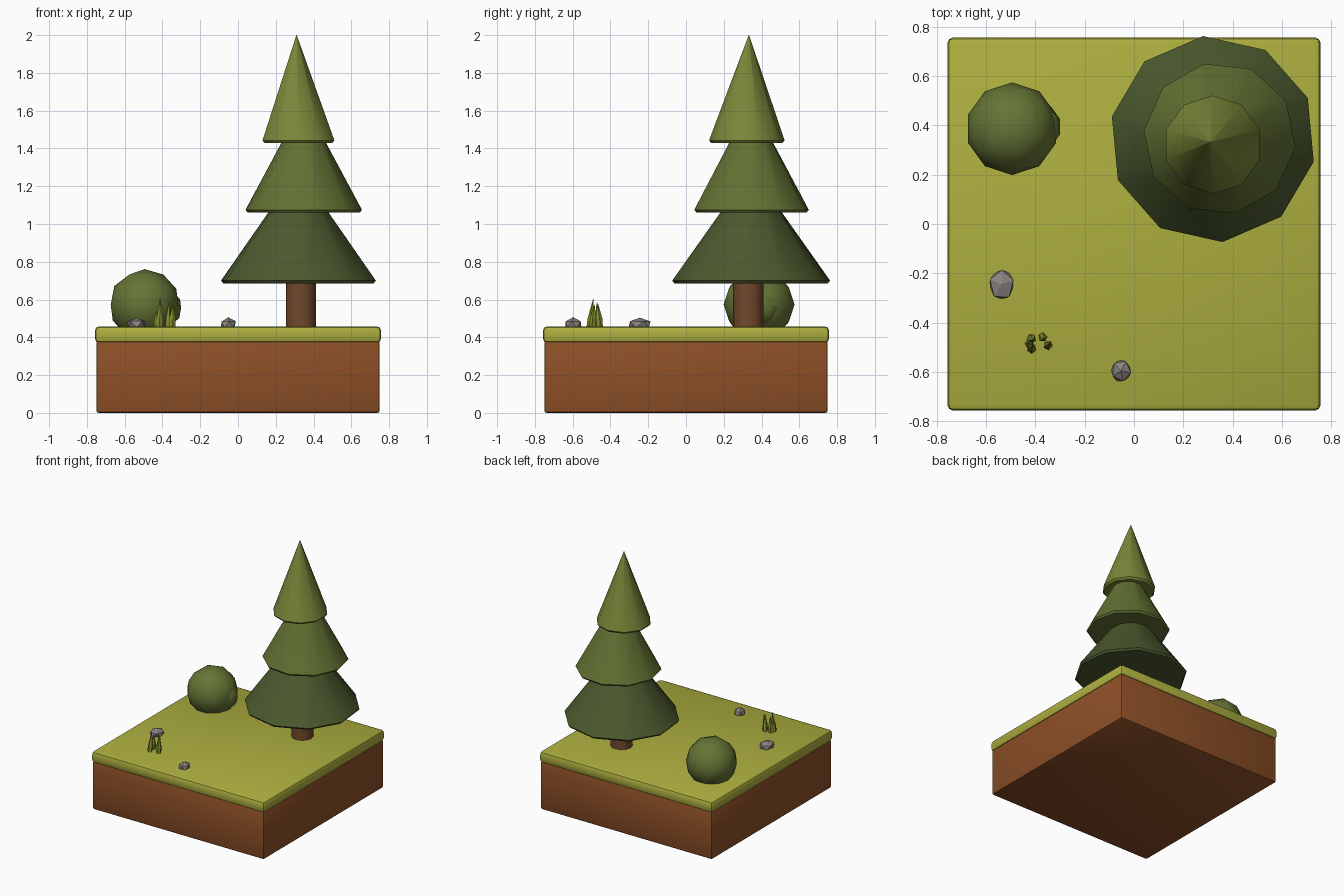
import bpy, bmesh, math, random
from mathutils import Vector, Matrix

if "Cube" in bpy.data.objects:
    bpy.data.objects.remove(bpy.data.objects["Cube"])

random.seed(4)


def material(name, rgb):
    m = bpy.data.materials.new(name)
    m.diffuse_color = (*rgb, 1)
    m.use_nodes = True
    m.node_tree.nodes["Principled BSDF"].inputs["Base Color"].default_value = m.diffuse_color
    return m


SOIL = material("soil", (0.27, 0.08, 0.02))
GRASS = material("grass", (0.42, 0.43, 0.05))
BARK = material("bark", (0.17, 0.065, 0.025))
DARK = material("dark_needles", (0.07, 0.10, 0.027))
MID = material("mid_needles", (0.12, 0.165, 0.032))
LIGHT = material("light_needles", (0.19, 0.24, 0.04))
LEAF = material("leaf", (0.13, 0.175, 0.035))
BLADE = material("blade", (0.24, 0.28, 0.03))
STONE = material("stone", (0.25, 0.23, 0.22))


def finish(name, bm, mat, smooth_angle=None):
    bmesh.ops.recalc_face_normals(bm, faces=bm.faces)
    me = bpy.data.meshes.new(name)
    bm.to_mesh(me)
    bm.free()
    me.materials.append(mat)
    if smooth_angle:
        me.shade_smooth()
        me.set_sharp_from_angle(angle=math.radians(smooth_angle))
    ob = bpy.data.objects.new(name, me)
    bpy.context.collection.objects.link(ob)
    return ob


def slab(name, half, z0, z1, bevel, mat):
    bm = bmesh.new()
    bmesh.ops.create_cube(bm, size=1, matrix=Matrix.Translation((0, 0, (z0 + z1) / 2))
                          @ Matrix.Diagonal((half * 2, half * 2, z1 - z0, 1)))
    bmesh.ops.bevel(bm, geom=bm.edges[:], offset=bevel, segments=2, profile=0.5, affect='EDGES')
    return finish(name, bm, mat, 30)


def add_rings(bm, sections, n, phase=0.0):
    """Closed tube through (x, y, z, radius) sections."""
    rings = []
    for x, y, z, r in sections:
        rings.append([bm.verts.new((x + r * math.cos(phase + math.tau * i / n),
                                    y + r * math.sin(phase + math.tau * i / n), z))
                      for i in range(n)])
    for a, b in zip(rings, rings[1:]):
        for i in range(n):
            j = (i + 1) % n
            bm.faces.new((a[i], a[j], b[j], b[i]))
    bm.faces.new(rings[0][::-1])
    bm.faces.new(rings[-1])


def tier(name, base, z0, r0, tip, z1, r1, phase, mat):
    bm = bmesh.new()
    add_rings(bm, [(*base, z0, r0 - 0.012), (*base, z0 + 0.015, r0), (*tip, z1, r1)],
              10, math.radians(phase))
    return finish(name, bm, mat, 40)


# Ground: soil block with a grass slab on top
slab("soil_block", 0.75, 0.0, 0.38, 0.012, SOIL)
slab("grass_slab", 0.758, 0.37, 0.458, 0.024, GRASS)

# Pine tree
bm = bmesh.new()
add_rings(bm, [(0.333, 0.33, 0.44, 0.08), (0.333, 0.33, 0.72, 0.08)], 12)
finish("trunk", bm, BARK, 40)
tier("lower_branches", (0.32, 0.345), 0.685, 0.42, (0.32, 0.345), 1.08, 0.15, 95.4, DARK)
tier("middle_branches", (0.348, 0.347), 1.06, 0.31, (0.348, 0.345), 1.45, 0.108, 102, MID)
tier("top_branches", (0.32, 0.322), 1.428, 0.2, (0.31, 0.333), 2.0, 0.001, 90, LIGHT)

# Round bush with a small side lobe
for name, c, r in (("bush", (-0.495, 0.387, 0.573), 0.188),
                   ("bush_lobe", (-0.4, 0.395, 0.555), 0.104)):
    bm = bmesh.new()
    bmesh.ops.create_icosphere(bm, subdivisions=2, radius=r, matrix=Matrix.Translation(c))
    finish(name, bm, LEAF, 40)

# Faceted stones
for name, c, s, turn in (("stone_left", (-0.537, -0.245, 0.468), (0.055, 0.067, 0.037), 0.3),
                         ("stone_front", (-0.052, -0.597, 0.468), (0.044, 0.048, 0.037), 1.1)):
    bm = bmesh.new()
    bmesh.ops.create_icosphere(bm, subdivisions=1, radius=1, matrix=Matrix.Rotation(turn, 4, 'Z'))
    for v in bm.verts:
        k = random.uniform(0.94, 1.06)
        v.co = Vector(c) + Vector((v.co.x * s[0], v.co.y * s[1], v.co.z * s[2])) * k
    finish(name, bm, STONE)

# Tuft of pointed grass blades
bm = bmesh.new()
for x, y, tx, ty, h in ((-0.418, -0.463, -0.408, -0.472, 0.58),
                        (-0.416, -0.51, -0.412, -0.49, 0.607),
                        (-0.372, -0.457, -0.365, -0.468, 0.585),
                        (-0.35, -0.495, -0.343, -0.485, 0.575),
                        (-0.425, -0.49, -0.43, -0.48, 0.54)):
    mx, my = (x * 0.65 + tx * 0.35), (y * 0.65 + ty * 0.35)
    add_rings(bm, [(x, y, 0.445, 0.018), (mx, my, 0.5, 0.018), (tx, ty, h, 0.001)], 5, x * 40)
finish("grass_tuft", bm, BLADE)
